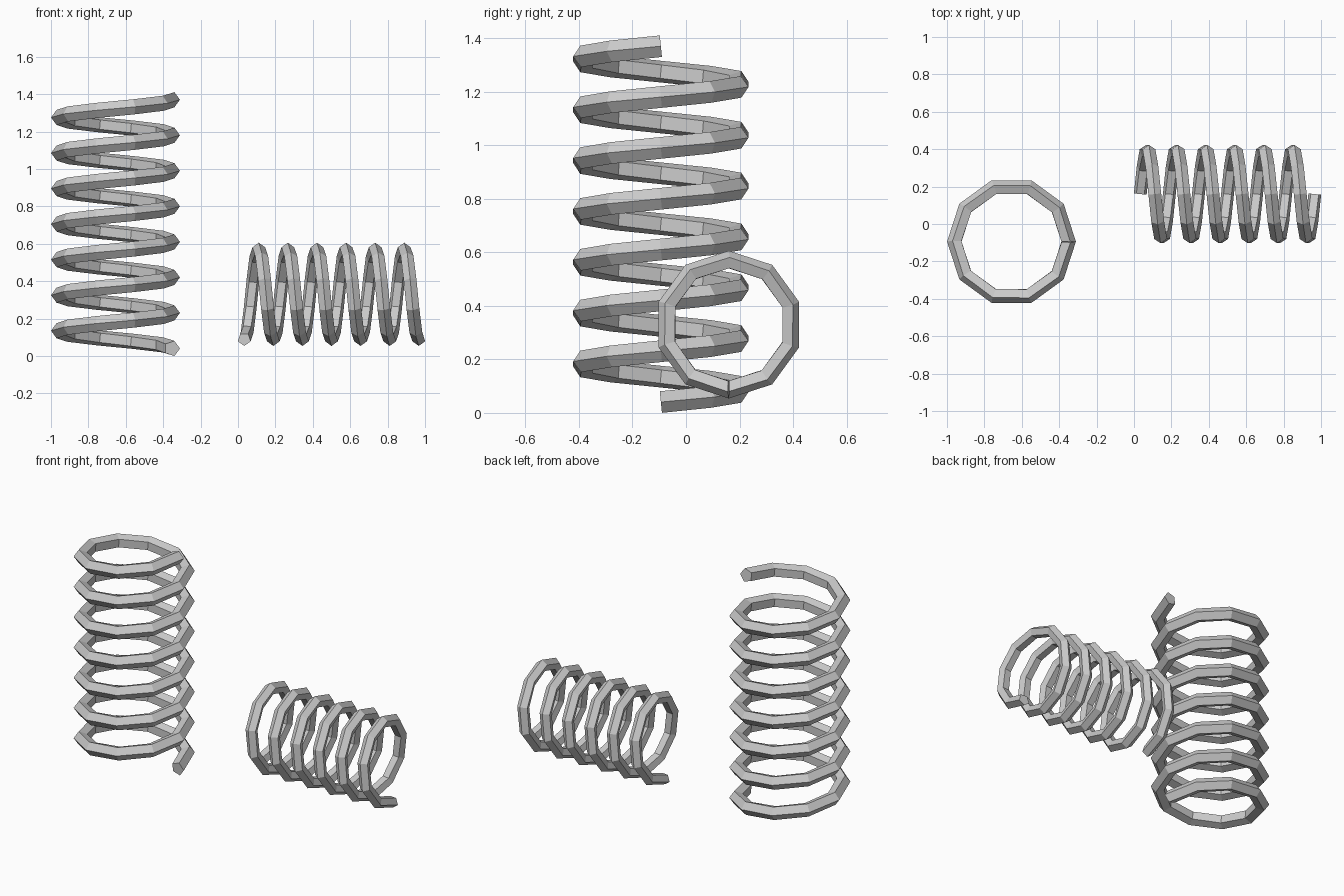
import bpy, bmesh, math
from mathutils import Matrix, Vector

if "Cube" in bpy.data.objects:
    bpy.data.objects.remove(bpy.data.objects["Cube"])

SIDES = 10    # straight segments per turn
SECTION = 5   # sides of the wire

steel = bpy.data.materials.new("grey_steel")
steel.diffuse_color = (0.6, 0.6, 0.6, 1)
steel.use_nodes = True
steel.node_tree.nodes["Principled BSDF"].inputs["Base Color"].default_value = steel.diffuse_color


def coil(name, radius, wire, pitch, turns, matrix):
    """Sweep a pentagonal wire, point outward, along a helix rising on z."""
    bm = bmesh.new()
    rings = []
    for i in range(turns * SIDES + 1):
        a = 2 * math.pi * i / SIDES
        out = Vector((math.cos(a), math.sin(a), 0))
        along = Vector((-radius * math.sin(a), radius * math.cos(a),
                        pitch / (2 * math.pi))).normalized()
        up = out.cross(along)
        centre = out * radius + Vector((0, 0, pitch * i / SIDES))
        ring = []
        for k in range(SECTION):
            b = 2 * math.pi * k / SECTION
            ring.append(bm.verts.new(
                centre + wire * (math.cos(b) * out + math.sin(b) * up)))
        rings.append(ring)
    # wire walls
    for r0, r1 in zip(rings, rings[1:]):
        for k in range(SECTION):
            n = (k + 1) % SECTION
            bm.faces.new((r0[k], r0[n], r1[n], r1[k]))
    # cut ends
    bm.faces.new(rings[0])
    bm.faces.new(rings[-1])
    bmesh.ops.recalc_face_normals(bm, faces=bm.faces)
    mesh = bpy.data.meshes.new(name)
    bm.to_mesh(mesh)
    bm.free()
    mesh.materials.append(steel)
    obj = bpy.data.objects.new(name, mesh)
    obj.matrix_world = matrix
    bpy.context.collection.objects.link(obj)
    return obj


# tall spring standing upright
coil("upright_spring", 0.302, 0.0425, 0.19, 7,
     Matrix.Translation((-0.655, -0.094, 0.0405)))

# shorter spring lying along x
coil("lying_spring", 0.24, 0.036, 0.1555, 6,
     Matrix.Translation((0.0335, 0.16, 0.33)) @ Matrix.Rotation(math.pi / 2, 4, 'Y'))
